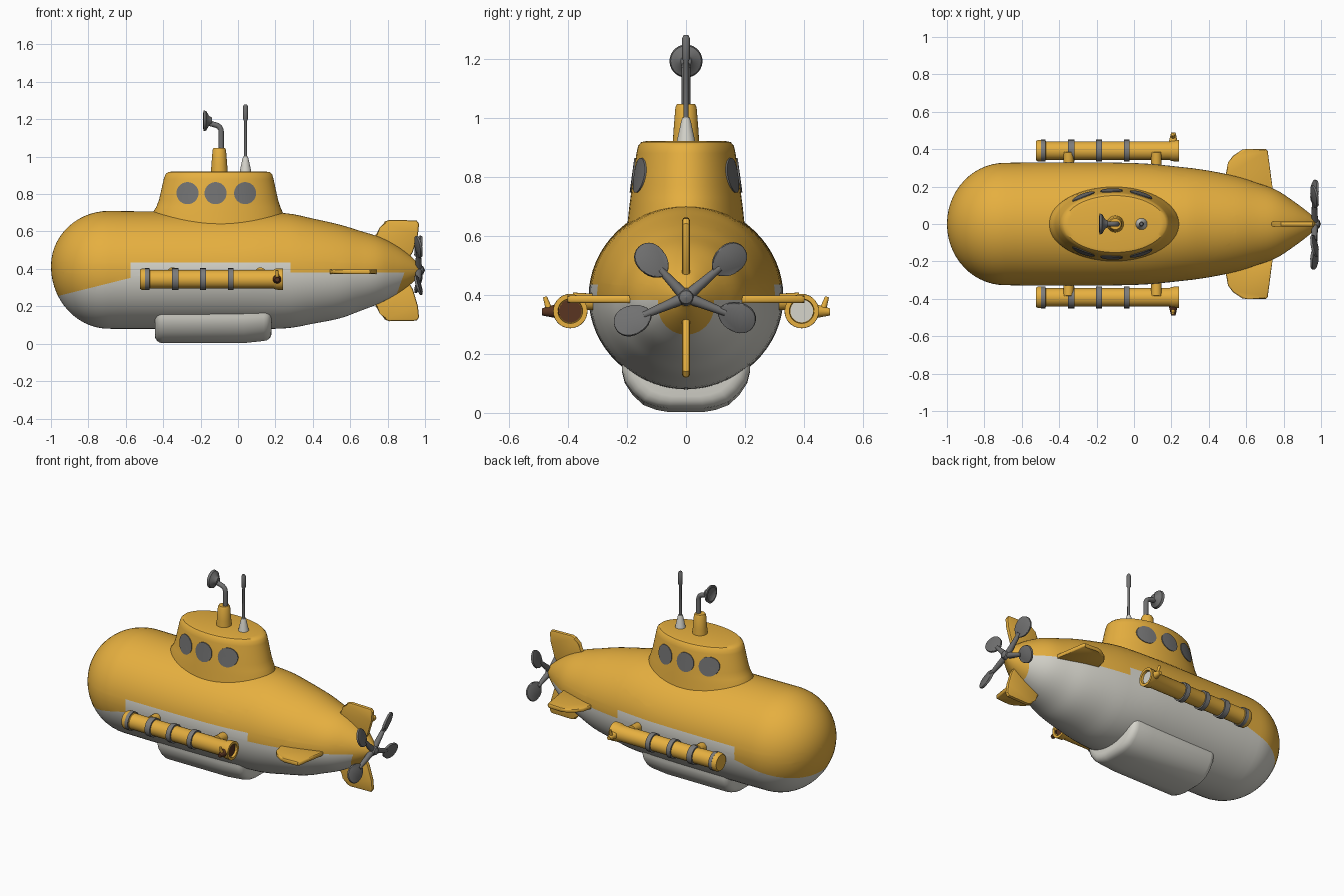
import bpy, bmesh, math
from mathutils import Matrix, Vector

if "Cube" in bpy.data.objects:
    bpy.data.objects.remove(bpy.data.objects["Cube"])


def material(name, rgb):
    m = bpy.data.materials.new(name)
    m.diffuse_color = (*rgb, 1)
    m.use_nodes = True
    m.node_tree.nodes["Principled BSDF"].inputs["Base Color"].default_value = m.diffuse_color
    return m


YELLOW = material("yellow paint", (0.79, 0.43, 0.05))
PALE = material("pale grey paint", (0.67, 0.66, 0.60))
DARK = material("dark grey metal", (0.165, 0.165, 0.165))
BAND = material("mid grey band", (0.20, 0.20, 0.20))
BROWN = material("dark brown", (0.10, 0.035, 0.015))


def finish(name, bm, *mats):
    bmesh.ops.remove_doubles(bm, verts=bm.verts, dist=1e-5)
    bmesh.ops.recalc_face_normals(bm, faces=bm.faces)
    me = bpy.data.meshes.new(name)
    bm.to_mesh(me)
    bm.free()
    for m in mats:
        me.materials.append(m)
    ob = bpy.data.objects.new(name, me)
    bpy.context.collection.objects.link(ob)
    return ob


def loft(rings):
    """Skin closed rings of points, capping both ends."""
    bm = bmesh.new()
    vs = [[bm.verts.new(p) for p in r] for r in rings]
    n = len(vs[0])
    for a, b in zip(vs, vs[1:]):
        for i in range(n):
            bm.faces.new((a[i], a[(i + 1) % n], b[(i + 1) % n], b[i]))
    bm.faces.new(vs[0])
    bm.faces.new(vs[-1])
    return bm


def lathe(name, prof, mat, origin, axis=(0, 0, 1), n=28):
    """Turn a (radius, height) profile around an axis."""
    M = Matrix.Translation(origin) @ Vector(axis).to_track_quat('Z', 'Y').to_matrix().to_4x4()
    T = [2 * math.pi * i / n for i in range(n)]
    rings = [[M @ Vector((max(r, 1e-4) * math.cos(t), max(r, 1e-4) * math.sin(t), h)) for t in T]
             for r, h in prof]
    return finish(name, loft(rings), mat)


def rod(name, p, q, r0, r1, mat):
    d = Vector(q) - Vector(p)
    return lathe(name, [(r0, 0), (r1, d.length)], mat, p, d, 20)


def plate(name, pts, thick, M, mat, bevel, segs=2):
    """Extrude an outline and round its two rims."""
    bm = loft([[Vector((*p, s * thick / 2)) for p in pts] for s in (-1, 1)])
    rim = [e for e in bm.edges if abs(e.verts[0].co.z - e.verts[1].co.z) < 1e-6]
    bmesh.ops.bevel(bm, geom=rim, offset=bevel, segments=segs, profile=0.5,
                    affect='EDGES', clamp_overlap=False)
    bm.transform(M)
    return finish(name, bm, mat)


def spline(keys, steps):
    """Catmull-Rom through tuples."""
    k = [Vector(p) for p in keys]
    k = [2 * k[0] - k[1]] + k + [2 * k[-1] - k[-2]]
    out = []
    for i in range(1, len(k) - 2):
        a, b, c, d = k[i - 1:i + 3]
        for s in range(steps):
            t = s / steps
            out.append(0.5 * (2 * b + (c - a) * t + (2 * a - 5 * b + 4 * c - d) * t * t
                              + (3 * b - a - 3 * c + d) * t ** 3))
    return out + [k[-2]]


# Hull: round nose, long body, tapering tail; (x, centre z, half height, half width)
sections = []
for i in range(14):
    a = math.radians(0.5 + 89.5 * i / 14)
    sections.append((-0.69 - 0.31 * math.cos(a), 0.415 - 0.02 * math.sin(a),
                     0.315 * math.sin(a), 0.327 * math.sin(a)))
body = [(-0.69, .395, .315), (-0.45, .393, .314), (0, .392, .312), (.25, .39, .308),
        (.40, .388, .281), (.545, .386, .250), (.65, .389, .215), (.76, .393, .176)]
wid = [.327, .330, .326, .305, .285, .255, .222, .182]
keys = [Vector((*b, w)) for b, w in zip(body, wid)]
keys += [Vector(v) for v in ((.85, .394, .128, .124), (.92, .393, .078, .072), (.97, .392, .032, .030))]
sections += [tuple(v) for v in spline(keys, 4)]
N = 64
bm = loft([[(x, ry * math.cos(2 * math.pi * i / N), zc + rz * math.sin(2 * math.pi * i / N))
            for i in range(N)] for x, zc, rz, ry in sections])
X0, X1, X2 = -0.575, 0.28, 0.753
for co, no in (((X0, 0, 0), (1, 0, 0)), ((X1, 0, 0), (1, 0, 0)), ((X2, 0, 0), (1, 0, -.36)),
               ((0, 0, .435), (0, 0, 1)), ((0, 0, .382), (0, 0, 1)), ((X0, 0, .352), (-.25, 0, 1))):
    bmesh.ops.bisect_plane(bm, geom=bm.verts[:] + bm.edges[:] + bm.faces[:],
                           plane_co=co, plane_no=Vector(no).normalized(), dist=1e-5)
for f in bm.faces:
    c = f.calc_center_median()
    if c.x < X0:
        limit = 0.352 + 0.25 * (c.x - X0)
    elif c.x < X1:
        limit = 0.435
    else:
        limit = 0.382 if c.x - .36 * c.z < X2 else -1
    f.material_index = 1 if c.z < limit else 0
finish("hull", bm, YELLOW, PALE)

# Keel: cross-sections shrinking at the rounded ends, bottom lifting at the rear
half = [(0.215, 0.24), (0.217, 0.14), (0.207, 0.10), (0.18, 0.06), (0.145, 0.027), (0.10, 0.01), (0.06, 0.003)]
section = half + [(-y, z) for y, z in reversed(half)]
ends = [(0.042 * (1 - math.cos(a)), 0.042 * (1 - math.sin(a))) for a in (math.pi / 8 * i for i in range(5))]
stations = [(-.445 + dx, d, 0) for dx, d in ends] + [(.03, 0, 0)] + [(.18 - dx, d, .012) for dx, d in reversed(ends)]
finish("keel", loft([[(x, y * (1 - d / .217), .24 - (.24 - z) * (1 - (d + lift) / .24)) for y, z in section]
                     for x, d, lift in stations]), PALE)

# Tower: (z, rear x, front x, half width)
tower = [(.58, -.475, .26, .205), (.70, -.457, .24, .192), (.73, -.437, .227, .188),
         (.77, -.422, .214, .183), (.88, -.397, .19, .168), (.905, -.388, .183, .162),
         (.917, -.375, .17, .152), (.921, -.35, .145, .135)]
finish("tower", loft([[((a + b) / 2 + (b - a) / 2 * math.cos(2 * math.pi * i / N),
                        w * math.sin(2 * math.pi * i / N), z) for i in range(N)]
                      for z, a, b, w in tower]), YELLOW)


def tower_y(x, z):
    t = (z - .77) / .11
    a, b, w = (-.422 + .025 * t, .214 - .024 * t, .183 - .015 * t)
    return w * math.sqrt(1 - ((x - (a + b) / 2) / ((b - a) / 2)) ** 2)


# Porthole plates that follow the tower wall
for side in (-1, 1):
    for k, wx in enumerate((-.27, -.12, .038)):
        rings = []
        for r, off in ((.059, -.003), (.059, .005), (.04, .005), (.02, .005), (.001, .005)):
            ring = []
            for i in range(32):
                t = 2 * math.pi * i / 32
                x, z = wx + r * math.cos(t), .805 + r * math.sin(t)
                ring.append((x, side * (tower_y(x, z) + off), z))
            rings.append(ring)
        finish(f"porthole_{k}_{'left' if side < 0 else 'right'}", loft(rings), DARK)

# Periscope: collar, bent pipe, flared head
lathe("periscope_collar", [(.046, .90), (.042, .96), (.036, 1.035), (.030, 1.047), (.0, 1.047)], YELLOW, (-.10, 0, 0))
cu = bpy.data.curves.new("pipe_path", 'CURVE')
cu.dimensions, cu.bevel_depth, cu.bevel_resolution, cu.use_fill_caps = '3D', .0145, 4, True
path = [(-.09, 0, 1.03), (-.09, 0, 1.13)]
path += [(-.125 + .035 * math.cos(a), 0, 1.135 + .035 * math.sin(a)) for a in (.3, .7, 1.1, 1.45)]
path += [(-.15, 0, 1.178), (-.17, 0, 1.188)]
sp = cu.splines.new('POLY')
sp.points.add(len(path) - 1)
for p, c in zip(sp.points, path):
    p.co = (*c, 1)
tmp = bpy.data.objects.new("pipe_path", cu)
bpy.context.collection.objects.link(tmp)
bpy.context.view_layer.update()
bm = bmesh.new()
bm.from_mesh(bpy.data.meshes.new_from_object(tmp))
bpy.data.objects.remove(tmp)
finish("periscope_pipe", bm, DARK)
lathe("periscope_head", [(0, 0), (.018, 0), (.026, .015), (.052, .030), (.056, .044), (.044, .046), (.03, .036), (0, .034)],
      DARK, (-.14, 0, 1.192), (-1, 0, 0))

# Antenna
lathe("antenna_base", [(.033, .91), (.028, .935), (.017, .985), (.013, 1.0), (0, 1.0)], PALE, (.04, 0, 0))
lathe("antenna_rod", [(.009, .98), (.008, 1.19), (.013, 1.20), (.013, 1.27), (.008, 1.28), (0, 1.28)], DARK, (.04, 0, 0), n=16)

# Side tubes with bands, struts and spurs
for side, tag in ((-1, "left"), (1, "right")):
    y, z = side * .392, .345
    lathe("side_tube_" + tag, [(0, -.525), (.05, -.525), (.057, -.515), (.057, -.48), (.049, -.47),
                               (.049, .19), (.056, .20), (.058, .24), (.042, .24), (.040, .222), (0, .222)],
          YELLOW, (0, y, z), (1, 0, 0))
    lathe("tube_end_" + tag, [(0, .222), (.0385, .222), (.0385, .227), (0, .227)],
          BROWN if side < 0 else PALE, (0, y, z), (1, 0, 0))
    for k, (bx, w) in enumerate(((-.335, .036), (-.187, .03), (-.038, .03), (-.485, .022))):
        lathe(f"tube_band_{tag}_{k}", [(.045, -w / 2), (.0585, -w / 2), (.0585, w / 2), (.045, w / 2)],
              BAND, (bx, y, z), (1, 0, 0))
    for k, sx in enumerate((-.35, .12)):
        rod(f"tube_strut_{tag}_{k}", (sx, side * .385, z + .035), (sx, side * .30, z + .03), .028, .028, YELLOW)
    rod("tube_spur_" + tag, (.21, side * .43, z), (.21, side * .488, z - .003), .026, .012,
        BROWN if side < 0 else YELLOW)
    rod("tube_prong_" + tag, (.21, side * .462, z), (.208, side * .478, z + .048), .012, .007, YELLOW)

# Horizontal fins
for side, tag in ((-1, "left"), (1, "right")):
    pts = [(.46, .15), (.49, .26), (.503, .33), (.53, .365), (.58, .398), (.61, .402), (.705, .402), (.715, .39), (.74, .20), (.74, .12)]
    plate("side_fin_" + tag, [(x, side * y) for x, y in pts], .024,
          Matrix.Translation((0, 0, .385)), YELLOW, .008)

# Vertical fins
UP = Matrix.Rotation(math.pi / 2, 4, 'X')
for s, tag in ((1, "upper"), (-1, "lower")):
    pts = [(.72, .10), (.735, .19), (.765, .225), (.785, .262), (.81, .271), (.955, .268), (.968, .25), (.962, .19), (.935, .10), (.90, .04)]
    plate("tail_fin_" + tag, [(x, .391 + s * z) for x, z in pts], .026, UP, YELLOW, .009)

# Propeller: hub, four arms and paddle blades
C = Vector((.965, 0, .392))
lathe("propeller_hub", [(0, -.03), (.03, -.03), (.03, .005), (.022, .025), (0, .035)], DARK, C, (1, 0, 0))
for k, (by, bz) in enumerate(((-.115, .515), (.145, .518), (.172, .325), (-.180, .315))):
    d = Vector((0, by, bz - C.z))
    length = d.length
    u = d.normalized()
    v = (Vector((1, 0, 0)).cross(u) + Vector((.35, 0, 0))).normalized()
    w = u.cross(v)
    M = Matrix((u, v, w)).transposed().to_4x4()
    M.translation = C
    out = []
    for i in range(28):
        t = 2 * math.pi * i / 28
        out.append((length + .066 * math.cos(t), .052 * math.sin(t) * (1 + .15 * math.cos(t))))
    plate(f"propeller_blade_{k}", out, .014, M, DARK, .004)
    rod(f"propeller_arm_{k}", C, C + u * (length - .04), .02, .012, DARK)

# Colour the parts that came from a curve, then smooth with sharp edges kept
bpy.data.objects["periscope_pipe"].data.materials.clear()
bpy.data.objects["periscope_pipe"].data.materials.append(DARK)
bpy.ops.object.select_all(action='SELECT')
bpy.context.view_layer.objects.active = bpy.context.collection.objects[0]
bpy.ops.object.shade_smooth_by_angle(angle=math.radians(35))
